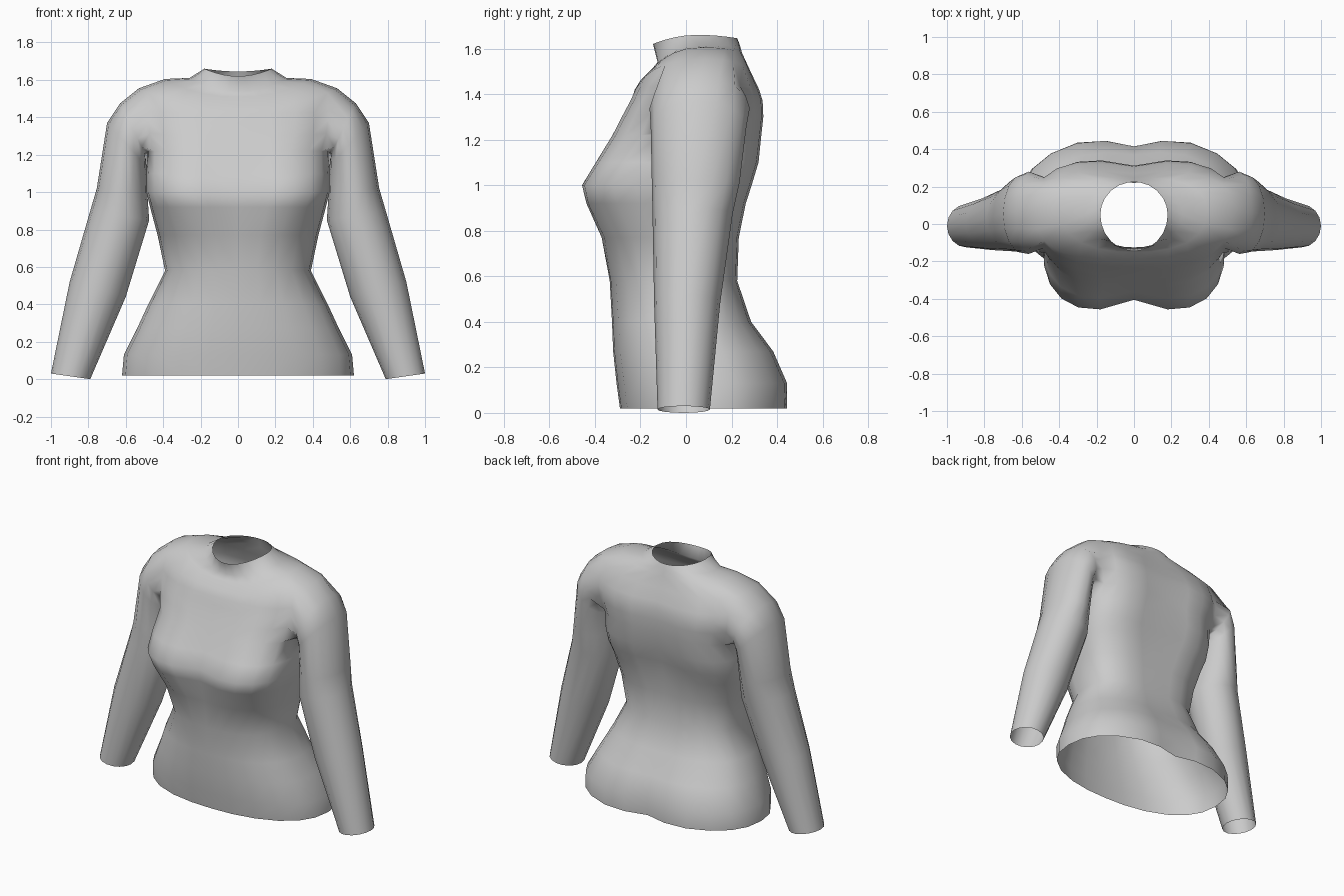
import bpy
import bmesh
from math import sin, cos, pi, radians, exp
from mathutils import Vector

if "Cube" in bpy.data.objects:
    bpy.data.objects.remove(bpy.data.objects["Cube"])

cloth = bpy.data.materials.new("plain_grey_cloth")
cloth.use_nodes = True
GREY = (0.6, 0.6, 0.6, 1)
cloth.diffuse_color = GREY
cloth.node_tree.nodes["Principled BSDF"].inputs["Base Color"].default_value = GREY

# Half-ring columns from front centre to back centre
front_angles = [0, 11, 26, 43, 60, 75, 90]
ANGLES = [radians(a) for a in front_angles + [180 - a for a in front_angles[-2::-1]]]
LAST = len(ANGLES) - 1
SIDE = LAST // 2
ARM_FRONT, ARM_BACK = SIDE - 2, SIDE + 2

bm = bmesh.new()


def half_ring(heights, width, side_y, front, back, front_dip, back_dip, power):
    """Rounded half section with a centre dip in the front and the back."""
    z_front, z_side, z_back = heights
    ring = []
    for a in ANGLES:
        c = cos(a)
        x = width * max(sin(a), 0) ** (2 / power)
        reach = abs(c) ** (2 / power)
        dip = exp(-(x / 0.14) ** 2)
        if c > 0:
            y = side_y + (front - side_y) * reach + front_dip * dip
            z_end = z_front
        else:
            y = side_y + (back - side_y) * reach - back_dip * dip
            z_end = z_back
        if abs(c) > 0.999:
            x = 0
        z = z_side + (z_end - z_side) * c * c
        ring.append(bm.verts.new((x, y, z)))
    return ring


def bridge(lower, upper, columns):
    for j in columns:
        bm.faces.new((lower[j], lower[j + 1], upper[j + 1], upper[j]))


# Body from hem to armpit: z, width, side y, front, back, dips, roundness
body_rows = [
    (0.02, 0.62, 0.08, -0.29, 0.47, 0, 0.06, 2.3),
    (0.13, 0.61, 0.08, -0.305, 0.465, 0, 0.05, 2.4),
    (0.27, 0.54, 0.05, -0.32, 0.4, 0, 0.03, 2.4),
    (0.4, 0.48, 0.01, -0.325, 0.3, 0, 0.02, 2.4),
    (0.58, 0.39, 0, -0.335, 0.24, 0, 0.02, 2.5),
    (0.77, 0.43, -0.01, -0.39, 0.245, 0.03, 0.02, 2.6),
    (0.92, 0.47, -0.03, -0.46, 0.275, 0.06, 0.03, 3),
    (1.0, 0.49, -0.03, -0.475, 0.3, 0.07, 0.04, 3.3),
    (1.1, 0.49, 0, -0.41, 0.33, 0.05, 0.04, 3.3),
    (1.22, 0.49, 0.04, -0.335, 0.345, 0.03, 0.04, 3),
]
body = [half_ring((r[0],) * 3, *r[1:]) for r in body_rows]
for lower, upper in zip(body, body[1:]):
    bridge(lower, upper, range(LAST))

# Chest and back panels beside the armhole
panel_rows = [
    (1.3, 0.52, 0.07, -0.29, 0.352, 0.02, 0.04, 3),
    (1.37, 0.53, 0.08, -0.25, 0.348, 0.01, 0.04, 3),
    (1.42, 0.53, 0.08, -0.225, 0.33, 0, 0.03, 3),
]
panels = [half_ring((r[0], r[0] + 0.02, r[0]), *r[1:]) for r in panel_rows]

# Yoke and collar
yoke = [
    half_ring((1.46, 1.555, 1.5), 0.53, 0.08, -0.2, 0.29, 0, 0.02, 2.8),
    half_ring((1.51, 1.605, 1.58), 0.39, 0.07, -0.15, 0.255, 0, 0.01, 2.4),
    half_ring((1.54, 1.61, 1.62), 0.26, 0.05, -0.125, 0.235, 0, 0, 2.1),
    half_ring((1.62, 1.66, 1.645), 0.18, 0.05, -0.145, 0.225, 0, 0, 2),
]
stack = [body[-1]] + panels + [yoke[0]]
for lower, upper in zip(stack, stack[1:]):
    bridge(lower, upper, range(ARM_FRONT))
    bridge(lower, upper, range(ARM_BACK, LAST))
for lower, upper in zip(yoke, yoke[1:]):
    bridge(lower, upper, range(LAST))

# Armhole edge, from the armpit round the back, over the shoulder and down
armhole = (
    body[-1][SIDE:ARM_BACK + 1]
    + [p[ARM_BACK] for p in panels]
    + yoke[0][ARM_FRONT:ARM_BACK + 1][::-1]
    + [p[ARM_FRONT] for p in reversed(panels)]
    + body[-1][ARM_FRONT:SIDE]
)
COUNT = len(armhole)


def sleeve_ring(inner, outer, front, back):
    a, b = Vector((inner[0], 0, inner[1])), Vector((outer[0], 0, outer[1]))
    middle, half = (a + b) / 2, (b - a) / 2
    ring = []
    for k in range(COUNT):
        t = 2 * pi * k / COUNT
        y = (front + back) / 2 + (back - front) / 2 * sin(t)
        ring.append(bm.verts.new(middle - half * cos(t) + Vector((0, y, 0))))
    return ring


# Sleeve from shoulder to cuff
sleeve = [
    armhole,
    sleeve_ring((0.495, 1.2), (0.63, 1.475), -0.16, 0.28),
    sleeve_ring((0.49, 1.14), (0.7, 1.37), -0.155, 0.265),
    sleeve_ring((0.485, 1.0), (0.755, 1.02), -0.15, 0.235),
    sleeve_ring((0.475, 0.85), (0.79, 0.9), -0.147, 0.205),
    sleeve_ring((0.6, 0.44), (0.9, 0.52), -0.14, 0.15),
    sleeve_ring((0.79, 0), (1.0, 0.03), -0.125, 0.105),
]
for upper, lower in zip(sleeve, sleeve[1:]):
    for k in range(COUNT):
        n = (k + 1) % COUNT
        bm.faces.new((upper[k], upper[n], lower[n], lower[k]))

bmesh.ops.recalc_face_normals(bm, faces=bm.faces)
# Keep the outside facing out
bm.faces.ensure_lookup_table()
if bm.faces[0].normal.y > 0:
    bmesh.ops.reverse_faces(bm, faces=bm.faces)

mesh = bpy.data.meshes.new("long_sleeve_top")
bm.to_mesh(mesh)
bm.free()
mesh.materials.append(cloth)
top = bpy.data.objects.new("long_sleeve_top", mesh)
bpy.context.collection.objects.link(top)
mirror = top.modifiers.new("other_half", "MIRROR")
mirror.merge_threshold = 0.002

bpy.context.view_layer.objects.active = top
top.select_set(True)
bpy.ops.object.shade_smooth()
